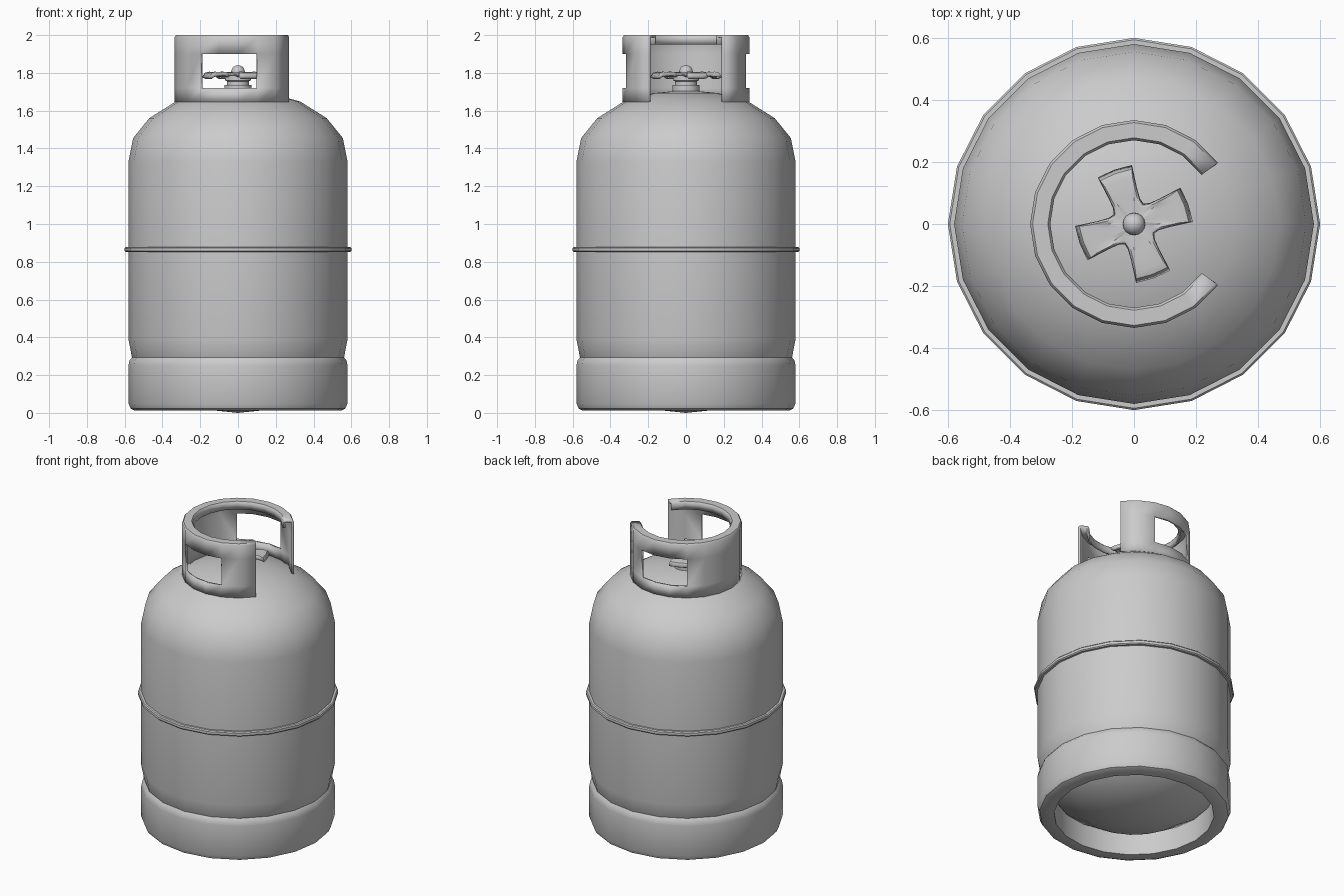
import bpy, bmesh
from math import sin, cos, radians

if "Cube" in bpy.data.objects:
    bpy.data.objects.remove(bpy.data.objects["Cube"])

STEP = 18  # 20-sided lathe


def skin(name, rows, closed=True, skip=None, smooth=40, mods=()):
    """Bridge rows of points (each row is one ring) into a surface."""
    bm = bmesh.new()
    vs = [[bm.verts.new(p) for p in row] for row in rows]
    n = len(rows[0])
    for j in range(len(rows) - 1):
        for i in range(n if closed else n - 1):
            if skip and skip(i, j):
                continue
            k = (i + 1) % n
            bm.faces.new((vs[j][i], vs[j][k], vs[j + 1][k], vs[j + 1][i]))
    bmesh.ops.remove_doubles(bm, verts=bm.verts, dist=1e-5)
    loose = [v for v in bm.verts if not v.link_faces]
    bmesh.ops.delete(bm, geom=loose, context='VERTS')
    me = bpy.data.meshes.new(name)
    bm.to_mesh(me)
    bm.free()
    ob = bpy.data.objects.new(name, me)
    bpy.context.collection.objects.link(ob)
    bpy.ops.object.select_all(action='DESELECT')
    ob.select_set(True)
    bpy.context.view_layer.objects.active = ob
    bpy.ops.object.shade_smooth_by_angle(angle=radians(smooth))
    for kind, settings in mods:
        m = ob.modifiers.new(kind.title(), kind)
        for key, value in settings.items():
            setattr(m, key, value)
    return ob


def lathe(name, profile, start=0, end=360, **kw):
    closed = end - start == 360
    angles = range(start, end if closed else end + 1, STEP)
    rows = [[(r * cos(radians(a)), r * sin(radians(a)), z) for a in angles]
            for r, z in profile]
    return skin(name, rows, closed, **kw)


# Tank with matching domes at both ends
dome = [(0.58, 0.465), (0.555, 0.59), (0.47, 0.695), (0.33, 0.783),
        (0.17, 0.828), (0, 0.845)]
mid = 0.865
lower = [(r, max(0, mid - h * mid / 0.845)) for r, h in reversed(dome)]
lathe("tank", lower + [(r, mid + h) for r, h in dome])

# Weld band round the middle
lathe("weld_band", [(0.57, 0.851), (0.594, 0.851), (0.60, 0.857),
                    (0.60, 0.873), (0.594, 0.879), (0.57, 0.879)])

# Foot ring with rounded edges
lathe("foot_ring", [(0.48, 0.21), (0.48, 0.012), (0.545, 0.012), (0.567, 0.022),
                    (0.58, 0.05), (0.58, 0.25), (0.575, 0.277), (0.56, 0.295),
                    (0.53, 0.295)])

# Guard collar: open towards +x, rolled lip, a window at front and back
windows = [(72, 126), (234, 288)]


def in_window(i, j):
    a = 36 + STEP * i
    return j == 1 and any(lo <= a < hi for lo, hi in windows)


lathe("guard_collar", [(0.335, 1.64), (0.335, 1.72), (0.335, 1.90), (0.335, 1.99),
                       (0.327, 2.0), (0.278, 2.0), (0.27, 1.99), (0.27, 1.95)],
      36, 324, skip=in_window,
      mods=[('SOLIDIFY', dict(thickness=0.014, offset=-1))])

# Valve stem
lathe("valve_stem", [(0.072, 1.67), (0.072, 1.735), (0.058, 1.735), (0.058, 1.755),
                     (0.068, 1.76), (0.068, 1.785), (0, 1.785)])

# Four-armed hand wheel with turned-down tips
arm = [(-45, 0.072), (-33, 0.085), (-25, 0.115), (-20, 0.16), (-18, 0.19),
       (-9, 0.186), (0, 0.186), (9, 0.186), (18, 0.19), (20, 0.16),
       (25, 0.115), (33, 0.085)]
outline = [(radians(20 + 90 * k + a), r) for k in range(4) for a, r in arm]
rings = [(1.0, -0.022), (0.93, 0.0), (0.8, 0.006), (0.5, 0.0), (0.25, 0.004), (0, 0.004)]
rows = [[(f * r * cos(a), f * r * sin(a), 1.80 + (dz * r / 0.186)) if f else (0, 0, 1.80)
         for a, r in outline] for f, dz in rings]
skin("hand_wheel", rows, mods=[('SOLIDIFY', dict(thickness=0.022, offset=-1))])

# Round nut on top of the wheel
bpy.ops.mesh.primitive_uv_sphere_add(segments=16, ring_count=10, radius=0.036,
                                     location=(0, 0, 1.805))
nut = bpy.context.object
nut.name = "wheel_nut"
bpy.ops.object.shade_smooth()
